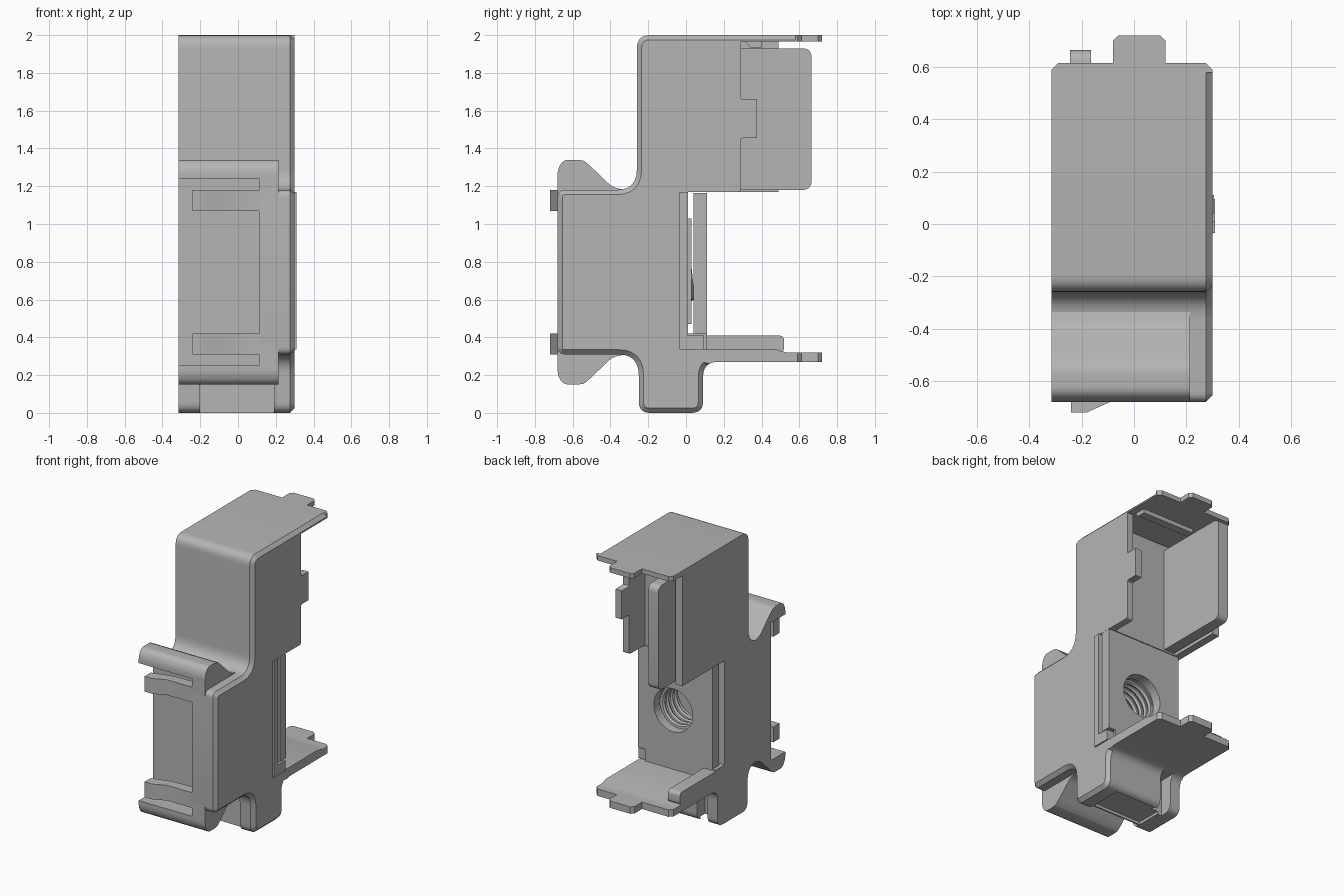
import bpy, bmesh
from math import radians, pi
from mathutils import Vector

cube = bpy.data.objects.get("Cube")
if cube:
    bpy.data.objects.remove(cube, do_unlink=True)

grey = bpy.data.materials.new("Plain grey plastic")
grey.use_nodes = True
COLOR = (0.46, 0.46, 0.46, 1)
grey.diffuse_color = COLOR
grey.node_tree.nodes["Principled BSDF"].inputs["Base Color"].default_value = COLOR


def rounded(points):
    """Round polygon corners given as (y, z, radius)."""
    out = []
    for i, (y, z, r) in enumerate(points):
        p = Vector((y, z))
        if not r:
            out.append(p)
            continue
        a = (Vector(points[i - 1][:2]) - p).normalized()
        b = (Vector(points[(i + 1) % len(points)][:2]) - p).normalized()
        for k in range(7):
            t = k / 6
            # quadratic arc between the two tangent points
            out.append((p + a * r) * (1 - t) ** 2 + p * 2 * t * (1 - t) + (p + b * r) * t ** 2)
    return out


def finish(name, bm):
    bmesh.ops.recalc_face_normals(bm, faces=bm.faces)
    mesh = bpy.data.meshes.new(name)
    bm.to_mesh(mesh)
    bm.free()
    mesh.materials.append(grey)
    ob = bpy.data.objects.new(name, mesh)
    bpy.context.collection.objects.link(ob)
    return ob


def extrude(bm, corners, offset):
    face = bm.faces.new([bm.verts.new(c) for c in corners])
    for v in bmesh.ops.extrude_face_region(bm, geom=[face])["geom"]:
        if isinstance(v, bmesh.types.BMVert):
            v.co += Vector(offset)


def prism(name, points, x0, x1, chamfer=0, rule=None):
    """Side profile extruded along x, optionally chamfered on the +x rim."""
    bm = bmesh.new()
    extrude(bm, [(x0, p.x, p.y) for p in rounded(points)], (x1 - x0, 0, 0))
    if chamfer:
        edges = [e for e in bm.edges if all(abs(v.co.x - x1) < 1e-5 for v in e.verts)
                 and rule((e.verts[0].co + e.verts[1].co) / 2)]
        bmesh.ops.bevel(bm, geom=edges, offset=chamfer, segments=1, affect='EDGES')
    return finish(name, bm)


def plan(name, outline, z0, z1):
    """Plan outline extruded upwards."""
    bm = bmesh.new()
    extrude(bm, [(x, y, z0) for x, y in outline], (0, 0, z1 - z0))
    return finish(name, bm)


def cut_corners(x0, x1, y0, y1, c):
    """Rectangle whose two rear corners are cut off."""
    return [(x0, y0), (x1, y0), (x1, y1 - c), (x1 - c, y1), (x0 + c, y1), (x0, y1 - c)]


def box(name, x, y, z, r=0):
    return prism(name, [(y[0], z[0], r), (y[1], z[0], r), (y[1], z[1], r), (y[0], z[1], r)], *x)


def cut(ob, cutters):
    for c in cutters:
        m = ob.modifiers.new("Cut", 'BOOLEAN')
        m.operation, m.solver, m.object = 'DIFFERENCE', 'EXACT', c
        c.hide_render = True
        c.hide_viewport = True


MID = 0.745          # height about which the front is symmetric
L, R = -0.315, 0.30  # side planes


def flip(z):
    return 2 * MID - z


# Main housing
housing = prism("housing", [
    (-.68, .31, .04), (-.25, .31, .11), (-.25, 0, .06), (.09, 0, .06), (.09, .27, .08),
    (.58, .27, 0), (.58, .32, 0), (.53, .32, 0), (.48, .335, 0), (.01, .335, 0),
    (.01, 1.17, 0), (.29, 1.17, .02), (.29, 1.965, 0), (.58, 1.965, 0), (.58, 2, 0),
    (-.26, 2, .07), (-.26, 1.18, .11), (-.68, 1.18, .04)], L, R, .025,
    lambda m: m.y < 0 or m.z > 1.99 or m.z < .26)

# Cutters for the cavity, front recess, foot pockets and screw hole
recess = box("recess_cutter", (-.5, .11), (-.9, -.52), (flip(1.24), 1.24))
bpy.ops.mesh.primitive_cylinder_add(vertices=32, radius=.155, depth=.46,
                                    location=(.025, .07, .76), rotation=(pi / 2, 0, 0))
hole = bpy.context.object
hole.name = "hole_cutter"
hole.data.materials.append(grey)
cut(housing, [
    box("cavity_cutter", (-.26, .25), (.11, .5), (1.1, 1.965)),
    recess, hole,
    box("foot_front_cutter", (-.2, .19), (-.4, -.19), (-.1, .29)),
    box("foot_bottom_cutter", (-.2, .19), (-.18, .05), (-.1, .02)),
    box("foot_back_cutter", (-.235, -.15), (0, .2), (-.1, .265))])

# Front hooks and spring arms with pegs
ear = [(-.68, 1.1, 0), (-.32, 1.1, 0), (-.32, 1.18, 0), (-.39, 1.195, .03),
       (-.52, 1.32, .03), (-.55, 1.34, .03), (-.65, 1.34, .03), (-.68, 1.29, .03)]
arm = [(.12, -.68), (.12, -.6), (-.1, -.61), (-.24, -.65),
       (-.24, -.72), (-.18, -.72), (-.09, -.68)]
for side, f in (("upper", lambda z: z), ("lower", flip)):
    hook = prism(side + "_hook", [(y, f(z), r) for y, z, r in ear], L, .215)
    cut(hook, [recess])
    plan(side + "_spring_arm", arm, *sorted((f(1.07), f(1.18))))

# Rear panel with screw hole, spacer and thread
panel = box("rear_panel", (-.29, .305), (.04, .11), (.42, 1.165))
spacer = box("panel_spacer", (-.22, .24), (0, .03), (.47, 1.03))
for ob in (panel, spacer):
    cut(ob, [hole])
for i in range(4):
    bpy.ops.mesh.primitive_torus_add(location=(.025, -.12 + i * .045, .76), rotation=(pi / 2 + .1, 0, 0),
                                     major_radius=.15, minor_radius=.018,
                                     major_segments=32, minor_segments=6)
    thread = bpy.context.object
    thread.name = "thread_ring"
    thread.data.materials.append(grey)

# Side guide strip and its foot
box("guide_strip", (.28, .31), (-.035, .01), (.335, 1.17))
box("guide_foot", (.25, .31), (0, .095), (.335, .41))
box("panel_sill", (L, .25), (0, .11), (.33, .42))

# Left wall, inner rounded slab, right wall tab
box("left_wall", (L, -.26), (.1, .49), (1.17, 1.97))
box("inner_slab", (-.245, -.165), (.08, .665), (1.18, 1.93), .05)
box("slab_web", (-.27, -.2), (.1, .3), (1.2, 1.9))
prism("wall_tab", [(.28, 1.44, 0), (.3, 1.455, 0), (.375, 1.455, 0),
                   (.375, 1.66, 0), (.3, 1.66, 0), (.28, 1.67, 0)], .25, R)

# Plate ends, tabs and ribs
for side, low, high in (("top", 1.965, 2), ("bottom", .27, .32)):
    plan(side + "_plate_end", cut_corners(L, R, .58, .615, .025), low, high)
    plan(side + "_tab", cut_corners(-.08, .12, .6, .72, .02), low, high)
prism("top_rib", [(.31, 1.97, 0), (.34, 1.935, 0), (.4, 1.935, 0), (.4, 1.97, 0)], -.17, .25)
box("bottom_rib", (L, -.22), (.08, .52), (.32, .41), .03)

# Keep hard edges while smoothing curved surfaces
for ob in bpy.context.scene.objects:
    ob.select_set(ob.type == 'MESH' and not ob.hide_render and grey.name in ob.data.materials)
bpy.context.view_layer.objects.active = housing
bpy.ops.object.shade_smooth_by_angle(angle=radians(30))
